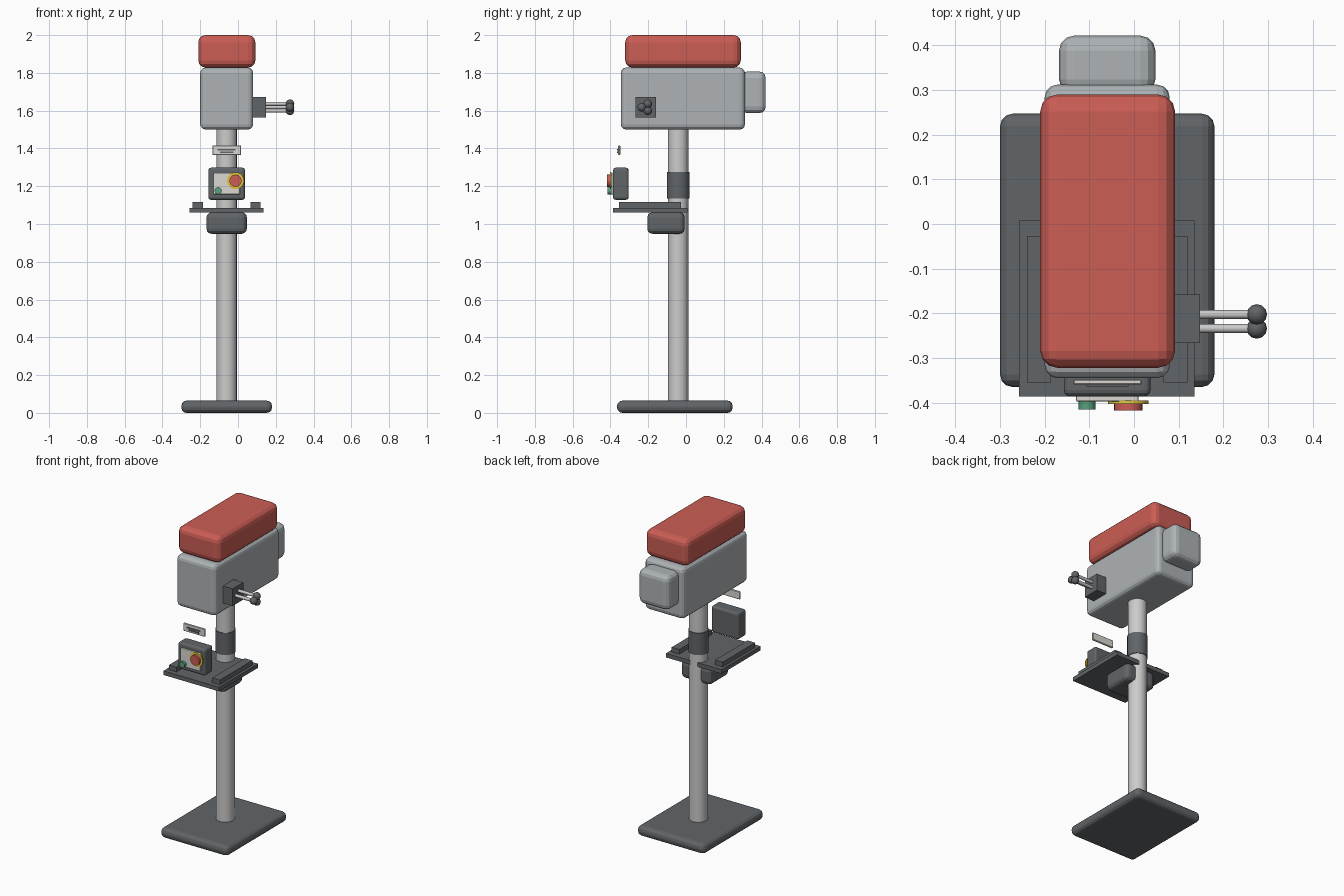
import bpy, math
from mathutils import Vector

if "Cube" in bpy.data.objects:
    bpy.data.objects.remove(bpy.data.objects["Cube"])

def material(name, rgb):
    m = bpy.data.materials.new(name)
    m.diffuse_color = (*rgb, 1)
    m.use_nodes = True
    m.node_tree.nodes["Principled BSDF"].inputs["Base Color"].default_value = m.diffuse_color
    return m

DARK = material("dark_grey", (0.12, 0.13, 0.14))
LIGHT = material("light_grey", (0.42, 0.45, 0.47))
STEEL = material("steel", (0.55, 0.55, 0.56))
PALE = material("pale", (0.7, 0.69, 0.64))
RED = material("red", (0.6, 0.11, 0.09))
GREEN = material("green", (0.1, 0.35, 0.2))
YELLOW = material("yellow", (0.75, 0.55, 0.05))

def finish(name, mat):
    o = bpy.context.object
    o.name = name
    o.data.materials.append(mat)
    return o

def box(name, x, y, z, mat, bevel=0, segments=3):
    """Box from (min, max) ranges, with optional rounded edges."""
    bpy.ops.mesh.primitive_cube_add(size=1, location=[sum(r) / 2 for r in (x, y, z)])
    o = finish(name, mat)
    o.scale = [r[1] - r[0] for r in (x, y, z)]
    bpy.ops.object.transform_apply(location=False, rotation=False, scale=True)
    if bevel:
        b = o.modifiers.new("rounding", 'BEVEL')
        b.width, b.segments = bevel, segments
    return o

def rod(name, start, end, r, mat, sides=16):
    """Cylinder between two points."""
    a, b = Vector(start), Vector(end)
    bpy.ops.mesh.primitive_cylinder_add(vertices=sides, radius=r, depth=(b - a).length,
                                        location=(a + b) / 2)
    o = finish(name, mat)
    o.rotation_euler = (b - a).to_track_quat('Z', 'Y').to_euler()
    bpy.ops.object.shade_smooth_by_angle(angle=math.radians(30))
    return o

# Base and column
CX, CY = -0.06, -0.041
box("base", (-0.30, 0.18), (-0.365, 0.247), (0, 0.065), DARK, 0.028)
rod("column", (CX, CY, 0.05), (CX, CY, 1.52), 0.055, STEEL)
rod("column_collar", (CX, CY, 1.135), (CX, CY, 1.275), 0.06, DARK)

# Work table with two rails and its bracket
box("table", (-0.257, 0.136), (-0.386, 0.008), (1.06, 1.086), DARK)
for side, s in (("left", -1), ("right", 1)):
    c = CX + s * 0.153
    box("table_rail_" + side, (c - 0.027, c + 0.027), (-0.355, -0.027), (1.085, 1.116), DARK)
box("table_bracket", (-0.167, 0.047), (-0.205, -0.007), (0.948, 1.062), DARK, 0.028)

# Head, cover and motor
box("head", (-0.20, 0.08), (-0.345, 0.312), (1.50, 1.828), LIGHT, 0.028)
box("belt_cover", (-0.21, 0.092), (-0.322, 0.29), (1.828, 2.0), RED, 0.038)
box("motor", (-0.168, 0.048), (0.29, 0.422), (1.587, 1.807), LIGHT, 0.034)

# Control box with panel and buttons
box("control_box", (-0.157, 0.037), (-0.386, -0.304), (1.128, 1.298), DARK, 0.014)
box("control_panel", (-0.13, 0.01), (-0.398, -0.38), (1.157, 1.27), PALE, 0.004, 2)
rod("stop_ring", (-0.013, -0.395, 1.229), (-0.013, -0.403, 1.229), 0.045, YELLOW, 24)
rod("stop_button", (-0.013, -0.40, 1.229), (-0.013, -0.418, 1.229), 0.032, RED, 20)
rod("start_button", (-0.105, -0.395, 1.176), (-0.105, -0.415, 1.176), 0.019, GREEN)

# Front plate with two dark slots
box("front_plate", (-0.136, 0.017), (-0.36, -0.348), (1.365, 1.415), PALE, 0.003, 1)
for i, (half, z) in enumerate(((0.048, 1.393), (0.036, 1.38))):
    box(f"plate_slot_{i}", (CX - half, CX + half), (-0.364, -0.358), (z - 0.004, z + 0.004), DARK)

# Feed hub with three handles
box("feed_hub", (0.075, 0.148), (-0.267, -0.158), (1.563, 1.673), DARK)
for i in range(3):
    a = math.radians(60 + 120 * i)
    y, z = -0.213 + 0.021 * math.cos(a), 1.618 + 0.021 * math.sin(a)
    rod(f"feed_handle_{i}", (0.14, y, z), (0.275, y, z), 0.01, STEEL, 12)
    bpy.ops.mesh.primitive_uv_sphere_add(segments=12, ring_count=8, radius=0.023,
                                         location=(0.275, y, z))
    finish(f"handle_knob_{i}", DARK)
    bpy.ops.object.shade_smooth()
